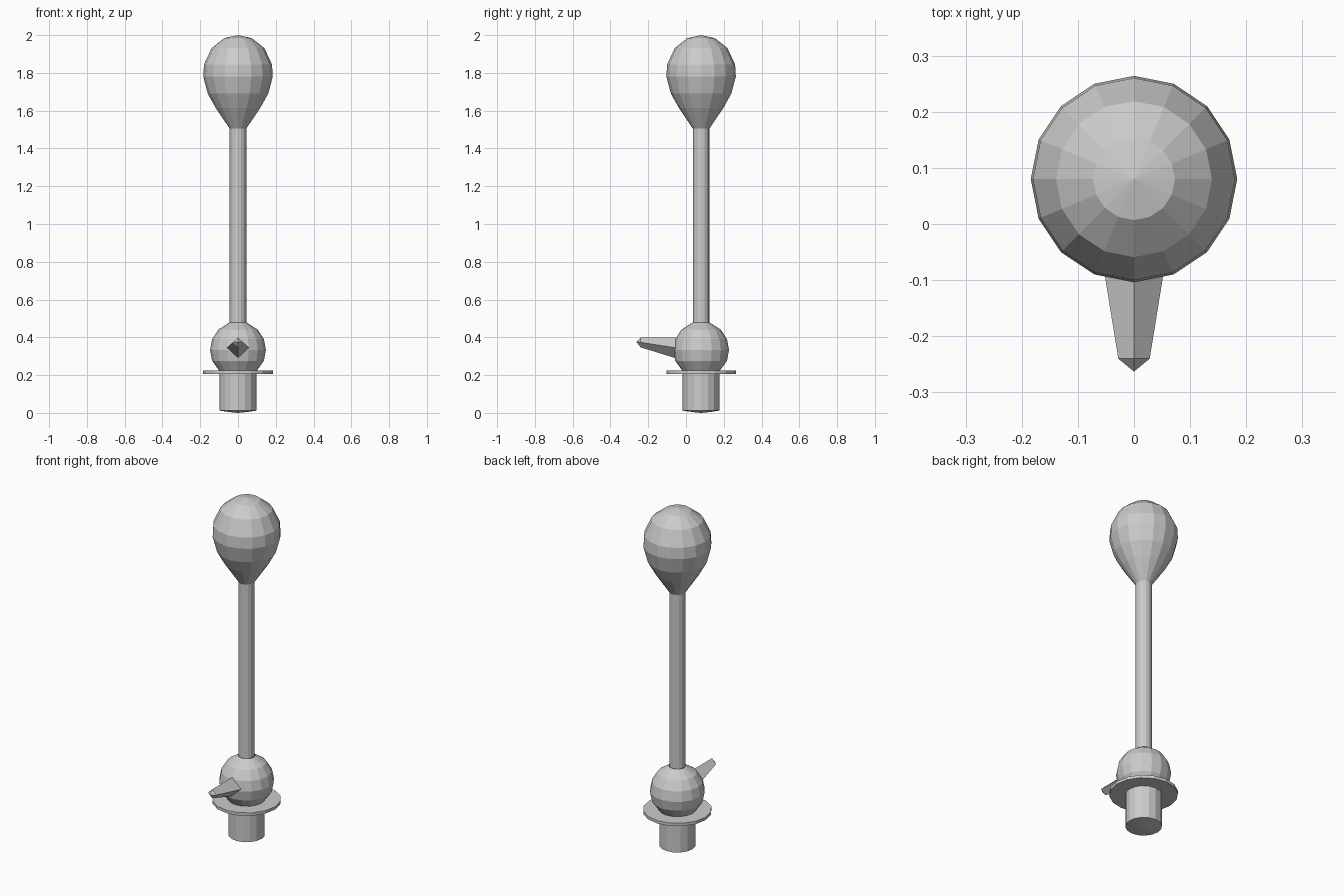
import bpy, bmesh
from math import cos, sin, tau

if "Cube" in bpy.data.objects:
    bpy.data.objects.remove(bpy.data.objects["Cube"])

SIDES = 16
AXIS_Y = 0.08


def finish(name, bm):
    bmesh.ops.recalc_face_normals(bm, faces=bm.faces)
    mesh = bpy.data.meshes.new(name)
    bm.to_mesh(mesh)
    bm.free()
    obj = bpy.data.objects.new(name, mesh)
    bpy.context.collection.objects.link(obj)
    return obj


def bridge(bm, a, b):
    """Join two rings; a one-vertex ring is a pole."""
    n = max(len(a), len(b))
    for i in range(n):
        j = (i + 1) % n
        quad = [a[i % len(a)], a[j % len(a)], b[j % len(b)], b[i % len(b)]]
        bm.faces.new(list(dict.fromkeys(quad)))


def lathe(name, profile):
    """Turn (radius, height) points around the upright axis."""
    bm = bmesh.new()
    rings = []
    for r, z in profile:
        count = SIDES if r > 0 else 1
        rings.append([bm.verts.new((r * cos(tau * i / SIDES),
                                    AXIS_Y + r * sin(tau * i / SIDES), z))
                      for i in range(count)])
    for a, b in zip(rings, rings[1:]):
        bridge(bm, a, b)
    return finish(name, bm)


# Plug with a very slightly domed underside
lathe("base_plug", [(0, 0), (0.04, 0.004), (0.098, 0.012), (0.098, 0.207)])

# Thin round flange
lathe("flange", [(0.098, 0.207), (0.184, 0.207), (0.184, 0.224), (0.1, 0.224)])

# Ball joint
lathe("ball", [(0.1, 0.224), (0.137, 0.276), (0.148, 0.333),
               (0.137, 0.39), (0.105, 0.44), (0.045, 0.479)])

# Long stem
lathe("stem", [(0.044, 0.479), (0.044, 1.507)])

# Pear-shaped knob
lathe("knob", [(0.044, 1.505), (0.118, 1.615), (0.16, 1.69), (0.184, 1.78),
               (0.18, 1.845), (0.139, 1.932), (0.073, 1.984), (0, 2.0)])

# Tapered diamond-section spout: (y, half width, bottom z, top z)
bm = bmesh.new()
sections = []
for y, w, low, high in [(-0.03, 0.062, 0.282, 0.4), (-0.24, 0.028, 0.347, 0.4)]:
    mid = (low + high) / 2
    sections.append([bm.verts.new(p) for p in
                     [(w, y, mid), (0, y, high), (-w, y, mid), (0, y, low)]])
tip = [bm.verts.new((0, -0.263, 0.376))]
bridge(bm, sections[0], sections[1])
bridge(bm, sections[1], tip)
finish("spout", bm)
